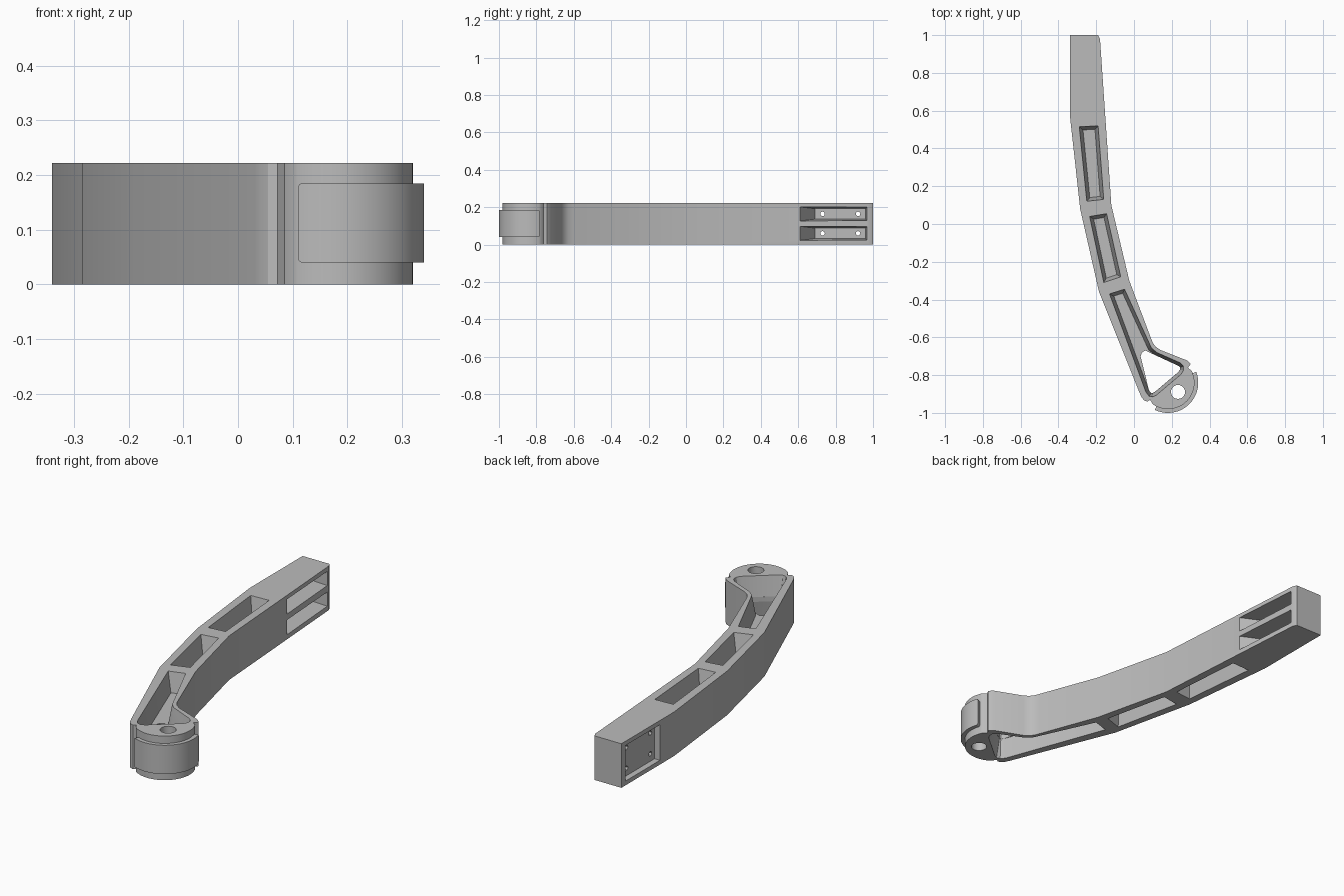
import bpy, bmesh
from math import cos, sin, radians
from mathutils import Vector

if "Cube" in bpy.data.objects:
    bpy.data.objects.remove(bpy.data.objects["Cube"], do_unlink=True)

H = 0.222            # height of the arm
HUB = (0.18, -0.84)  # centre of the rounded tip

grey = bpy.data.materials.new("plain grey")
grey.use_nodes = True
grey.diffuse_color = (0.5, 0.5, 0.5, 1)
grey.node_tree.nodes["Principled BSDF"].inputs["Base Color"].default_value = (0.5, 0.5, 0.5, 1)


def loft(name, ring_a, ring_b):
    """Closed solid between two rings of equal point count."""
    bm = bmesh.new()
    a = [bm.verts.new(p) for p in ring_a]
    b = [bm.verts.new(p) for p in ring_b]
    bm.faces.new(a)
    bm.faces.new(b)
    n = len(a)
    for i in range(n):
        j = (i + 1) % n
        bm.faces.new((a[i], a[j], b[j], b[i]))
    bmesh.ops.recalc_face_normals(bm, faces=bm.faces)
    mesh = bpy.data.meshes.new(name)
    bm.to_mesh(mesh)
    bm.free()
    mesh.materials.append(grey)
    ob = bpy.data.objects.new(name, mesh)
    bpy.context.collection.objects.link(ob)
    return ob


def level(points, z):
    return [(x, y, z) for x, y in points]


def arc(centre, r, start, end, steps):
    angles = [radians(start + (end - start) * i / steps) for i in range(steps + 1)]
    return [(centre[0] + r * cos(t), centre[1] + r * sin(t)) for t in angles]


def inset(points, d):
    """Move every edge of a clockwise outline inward by d."""
    pts = [Vector(p) for p in points]
    result = []
    for i, p in enumerate(pts):
        u = (p - pts[i - 1]).normalized()
        v = (pts[(i + 1) % len(pts)] - p).normalized()
        nu, nv = Vector((u.y, -u.x)), Vector((v.y, -v.x))
        result.append(tuple(p + (nu + nv) * d / (1 + nu.dot(nv))))
    return result


def x_rect(x, y0, y1, z0, z1):
    return [(x, y0, z0), (x, y1, z0), (x, y1, z1), (x, y0, z1)]


def smooth(ob):
    bpy.ops.object.select_all(action='DESELECT')
    ob.select_set(True)
    bpy.context.view_layer.objects.active = ob
    bpy.ops.object.shade_smooth_by_angle(angle=radians(30))


# Arm body: one clockwise outline, extruded
outline = [(-0.34, 1), (-0.19, 1), (-0.18, 0.98), (-0.12, 0.10), (-0.025, -0.30),
           (0.09, -0.605), (0.10, -0.63), (0.115, -0.65), (0.14, -0.667),
           (0.28, -0.722), (0.30, -0.742), (0.285, -0.762)]
outline += arc(HUB, 0.14, 27, -125, 32)
outline += [(0.085, -0.93), (0.072, -0.94), (0.055, -0.935), (0.042, -0.92), (0.03, -0.895),
            (-0.185, -0.36), (-0.285, 0.08), (-0.34, 0.58)]
body = loft("arm_body", level(outline, 0), level(outline, H))

# Tapered pockets, mirrored on top and underside, with a web between
tip_pocket = [(-0.13, -0.37), (-0.05, -0.345), (0.078, -0.625), (0.092, -0.655), (0.12, -0.68),
              (0.245, -0.735), (0.262, -0.752), (0.262, -0.775), (0.25, -0.795),
              (0.12, -0.905), (0.10, -0.915), (0.08, -0.912), (0.063, -0.89)]
pockets = [
    [(-0.29, 0.515), (-0.19, 0.52), (-0.16, 0.13), (-0.25, 0.12)],
    [(-0.235, 0.04), (-0.145, 0.055), (-0.07, -0.28), (-0.16, -0.31)],
    tip_pocket,
]
cutters = []
for pocket in pockets:
    floor = inset(pocket, 0.018)
    for side in (1, -1):
        mid = H / 2
        cutters.append(loft("pocket_cutter", level(pocket, mid + side * (mid + 0.001)),
                            level(floor, mid + side * 0.012)))

# Triangular window through the web at the tip
window = [(0.035, -0.70), (0.042, -0.68), (0.06, -0.67)] + inset(tip_pocket, 0.0185)[5:]
cutters.append(loft("window_cutter", level(window, 0.05), level(window, H - 0.05)))

# Pivot hole
pivot = arc((0.233, -0.889), 0.037, 0, 345, 23)
cutters.append(loft("pivot_cutter", level(pivot, -0.1), level(pivot, H + 0.1)))

# Mounting end: two ramped slots, screw holes and a shallow recess behind
for z in (0.0605, 0.1645):
    cutters.append(loft("slot_cutter", x_rect(-0.09, 0.57, 0.972, z - 0.042, z + 0.042),
                        x_rect(-0.285, 0.69, 0.96, z - 0.028, z + 0.028)))
    for y in (0.73, 0.92):
        circle = arc((y, z), 0.012, 0, 330, 11)
        cutters.append(loft("screw_cutter", [(-0.33, a, b) for a, b in circle],
                            [(-0.27, a, b) for a, b in circle]))
cutters.append(loft("recess_cutter", x_rect(-0.4, 0.69, 0.972, 0.018, H - 0.018),
                    x_rect(-0.312, 0.695, 0.967, 0.023, H - 0.023)))

bpy.context.view_layer.objects.active = body
for cutter in cutters:
    cutter.hide_render = True
    mod = body.modifiers.new("cut", 'BOOLEAN')
    mod.operation = 'DIFFERENCE'
    mod.solver = 'EXACT'
    mod.object = cutter
    bpy.ops.object.modifier_apply(modifier=mod.name)
    bpy.data.objects.remove(cutter, do_unlink=True)
smooth(body)

# Raised pad wrapped around the tip, with rounded corners
sector = arc(HUB, 0.16, 21, -116, 32) + arc(HUB, 0.13, -116, 21, 32)
pad = loft("tip_pad", level(sector, 0.04), level(sector, 0.185))
bm = bmesh.new()
bm.from_mesh(pad.data)
corners = [e for e in bm.edges if 0.025 < e.calc_length() < 0.05]
bmesh.ops.bevel(bm, geom=corners, offset=0.008, segments=3, profile=0.5, affect='EDGES')
bm.to_mesh(pad.data)
bm.free()
smooth(pad)
